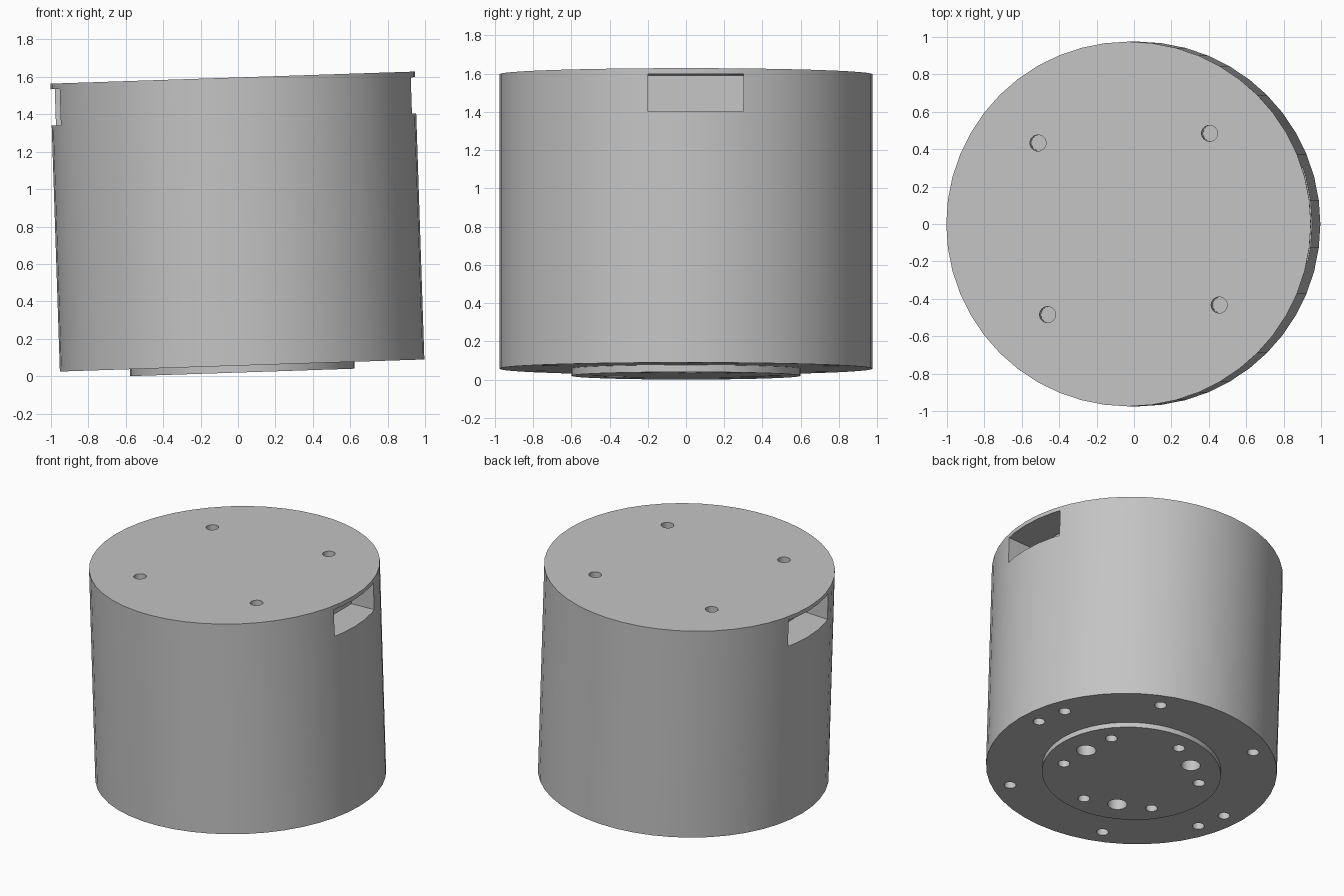
import bpy, bmesh
from math import radians, cos, sin
from mathutils import Matrix, Vector

cube = bpy.data.objects.get("Cube")
if cube:
    bpy.data.objects.remove(cube, do_unlink=True)

RADIUS, HEIGHT, BOSS_R, BOSS_H = 0.975, 1.54, 0.6, 0.037
TURN = 3.2      # angular offset of the hole patterns, degrees

grey = bpy.data.materials.new("light_grey")
grey.use_nodes = True
colour = (0.55, 0.55, 0.55, 1)
grey.diffuse_color = colour
grey.node_tree.nodes["Principled BSDF"].inputs["Base Color"].default_value = colour


def add_object(name, bm):
    bmesh.ops.recalc_face_normals(bm, faces=bm.faces)
    mesh = bpy.data.meshes.new(name)
    bm.to_mesh(mesh)
    bm.free()
    mesh.materials.append(grey)
    obj = bpy.data.objects.new(name, mesh)
    bpy.context.collection.objects.link(obj)
    return obj


def lathe(name, profile, steps):
    bm = bmesh.new()
    verts = [bm.verts.new((r, 0, z)) for r, z in profile]
    edges = [bm.edges.new(pair) for pair in zip(verts, verts[1:])]
    bmesh.ops.spin(bm, geom=verts + edges, cent=(0, 0, 0), axis=(0, 0, 1),
                   angle=radians(360), steps=steps, use_merge=True)
    bmesh.ops.remove_doubles(bm, verts=bm.verts, dist=0.0001)
    # Cap the open top and bottom rims
    bmesh.ops.holes_fill(bm, edges=[e for e in bm.edges if e.is_boundary], sides=0)
    return add_object(name, bm)


def hole_ring(bm, count, ring, angle, radius, low, high):
    for i in range(count):
        a = radians(TURN + angle + 360 * i / count)
        spot = Vector((ring * cos(a), ring * sin(a), (low + high) / 2))
        bmesh.ops.create_cone(bm, cap_ends=True, segments=24, radius1=radius,
                              radius2=radius, depth=high - low,
                              matrix=Matrix.Translation(spot))


# Drum with the raised mounting boss underneath
housing = lathe("motor_housing", [(BOSS_R, -BOSS_H), (BOSS_R, 0), (RADIUS, 0),
                                  (RADIUS, HEIGHT)], 48)

# Screw holes: lid, outer rim, boss
cuts = bmesh.new()
hole_ring(cuts, 4, 0.65, 45, 0.043, HEIGHT - 0.25, HEIGHT + 0.1)
hole_ring(cuts, 6, 0.85, 0, 0.04, -0.1, 0.2)
hole_ring(cuts, 2, 0.85, 15, 0.04, -0.1, 0.2)
hole_ring(cuts, 3, 0.415, 0, 0.065, -0.1, 0.2)
hole_ring(cuts, 6, 0.465, 30, 0.04, -0.1, 0.2)

# Connector pockets on both sides, half a turn apart
for side in (1, -1):
    place = (Matrix.Translation((side * 0.92, side * 0.05, 1.4125))
             @ Matrix.Diagonal((0.36, 0.5, 0.195, 1)))
    bmesh.ops.create_cube(cuts, size=1, matrix=place)
cutter = add_object("hole_cutter", cuts)
cutter.hide_render = True

cut = housing.modifiers.new("holes", 'BOOLEAN')
cut.operation = 'DIFFERENCE'
cut.solver = 'EXACT'
cut.object = cutter
bpy.ops.object.select_all(action='DESELECT')
bpy.context.view_layer.objects.active = housing
housing.select_set(True)
bpy.ops.object.modifier_apply(modifier=cut.name)
bpy.data.objects.remove(cutter, do_unlink=True)
bpy.ops.object.shade_smooth_by_angle(angle=radians(30))

# The whole part leans slightly towards the right side
housing.location = (0.022, 0, 0.057)
housing.rotation_euler = (0, radians(-1.9), 0)
